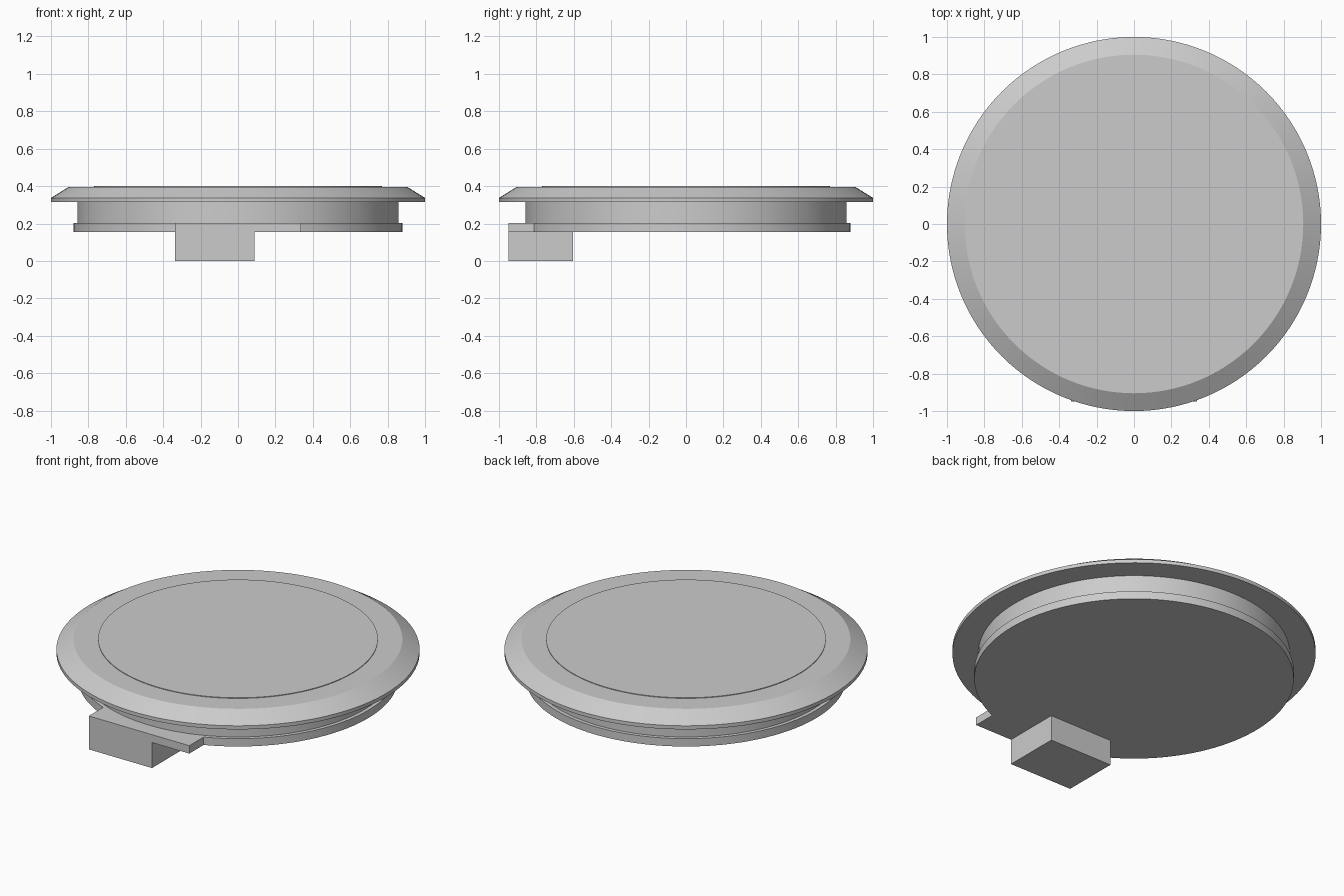
import bpy
import bmesh
import math
from mathutils import Matrix, Vector

cube = bpy.data.objects.get("Cube")
if cube:
    bpy.data.objects.remove(cube, do_unlink=True)

grey = bpy.data.materials.new("light_grey")
grey.use_nodes = True
colour = (0.6, 0.6, 0.6, 1)
grey.diffuse_color = colour
grey.node_tree.nodes["Principled BSDF"].inputs["Base Color"].default_value = colour


def finish(name, bm):
    bmesh.ops.recalc_face_normals(bm, faces=bm.faces)
    mesh = bpy.data.meshes.new(name)
    bm.to_mesh(mesh)
    bm.free()
    mesh.materials.append(grey)
    obj = bpy.data.objects.new(name, mesh)
    bpy.context.collection.objects.link(obj)
    return obj


def lathe(name, profile, steps=128):
    """Revolve a radius/height profile and cap both ends."""
    bm = bmesh.new()
    rings = [[bm.verts.new((r * math.cos(math.tau * i / steps),
                            r * math.sin(math.tau * i / steps), z))
              for i in range(steps)] for r, z in profile]
    for low, high in zip(rings, rings[1:]):
        for i in range(steps):
            j = (i + 1) % steps
            bm.faces.new((low[i], low[j], high[j], high[i]))
    bm.faces.new(rings[0])
    bm.faces.new(rings[-1])
    obj = finish(name, bm)
    bpy.ops.object.select_all(action="DESELECT")
    obj.select_set(True)
    bpy.context.view_layer.objects.active = obj
    bpy.ops.object.shade_smooth_by_angle(angle=math.radians(25))
    return obj


def box(name, low, high):
    low, high = Vector(low), Vector(high)
    bm = bmesh.new()
    bmesh.ops.create_cube(bm, size=1, matrix=Matrix.Translation((low + high) / 2)
                          @ Matrix.Diagonal((*(high - low), 1)))
    return finish(name, bm)


# Round lid: base flange, recessed neck, bevelled rim and slightly raised top
lathe("lid_body", [(0.88, 0.155), (0.88, 0.203), (0.858, 0.203), (0.858, 0.315),
                   (1, 0.315), (1, 0.337), (0.905, 0.396),
                   (0.77, 0.396), (0.77, 0.4)])

# Front tab, its underside flush with the flange, and the off-centre block below
box("front_tab", (-0.338, -0.95, 0.155), (0.338, -0.7, 0.203))
box("latch_block", (-0.338, -0.95, 0), (0.087, -0.605, 0.155))
